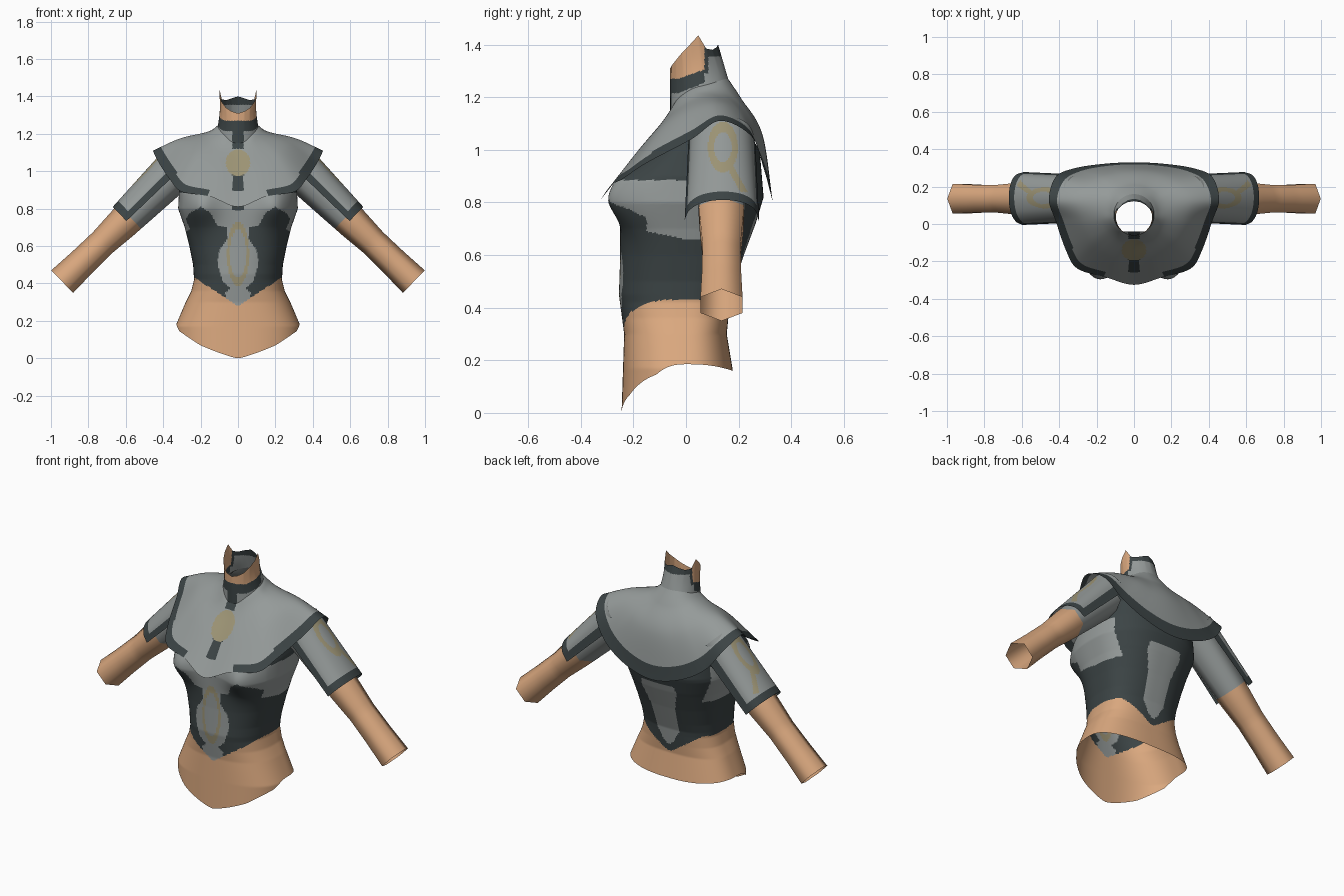
import bpy, math
from mathutils import Vector

if "Cube" in bpy.data.objects:
    bpy.data.objects.remove(bpy.data.objects["Cube"])


def material(name, rgb):
    m = bpy.data.materials.new(name)
    m.diffuse_color = (*rgb, 1)
    m.use_nodes = True
    m.node_tree.nodes["Principled BSDF"].inputs["Base Color"].default_value = m.diffuse_color
    return m


MATS = [material("skin", (0.70, 0.39, 0.21)), material("grey_cloth", (0.30, 0.325, 0.32)),
        material("dark_trim", (0.045, 0.058, 0.06)), material("dull_gold", (0.34, 0.30, 0.18))]
SKIN, GREY, DARK, GOLD = range(4)


def interp(table, x):
    """Piecewise linear lookup in a list of (x, value)."""
    if x <= table[0][0]:
        return table[0][1]
    for (x0, v0), (x1, v1) in zip(table, table[1:]):
        if x <= x1:
            return v0 + (v1 - v0) * (x - x0) / (x1 - x0)
    return table[-1][1]


def spline(pts, t, closed=False):
    """Smooth curve through points, t counted in point indices."""
    n = len(pts)
    i = math.floor(t) if closed else min(int(t), n - 2)
    f = t - i
    if closed:
        a, b, c, d = (Vector(pts[(i + k) % n]) for k in (-1, 0, 1, 2))
    else:
        b, c = Vector(pts[i]), Vector(pts[i + 1])
        a = Vector(pts[i - 1]) if i > 0 else 2 * b - c
        d = Vector(pts[i + 2]) if i + 2 < n else 2 * c - b
    return 0.5 * (2 * b + (c - a) * f + (2 * a - 5 * b + 4 * c - d) * f * f
                  + (3 * b - a - 3 * c + d) * f ** 3)


def surface(name, point, colour, nu, nv, closed=True, mirror=False, angle=50):
    """Open sheet from point(u, v), coloured by colour(centre, u, v)."""
    cols = nu if closed else nu + 1
    verts = [point(i / nu, j / nv) for j in range(nv + 1) for i in range(cols)]
    faces, ids = [], []
    for j in range(nv):
        for i in range(nu):
            k = (i + 1) % cols
            f = (j * cols + i, j * cols + k, (j + 1) * cols + k, (j + 1) * cols + i)
            faces.append(f)
            centre = sum((Vector(verts[q]) for q in f), Vector()) / 4
            ids.append(colour(centre, (i + 0.5) / nu, (j + 0.5) / nv))
    me = bpy.data.meshes.new(name)
    me.from_pydata(verts, [], faces)
    for m in MATS:
        me.materials.append(m)
    me.polygons.foreach_set("material_index", ids)
    ob = bpy.data.objects.new(name, me)
    bpy.context.collection.objects.link(ob)
    bpy.ops.object.select_all(action='DESELECT')
    ob.select_set(True)
    bpy.context.view_layer.objects.active = ob
    bpy.ops.object.shade_smooth_by_angle(angle=math.radians(angle))
    if mirror:
        ob.modifiers.new("Mirror", 'MIRROR').use_mirror_merge = False
    return ob


# Torso: half width, front depth and back depth by height
WIDTH = [(0, .335), (.17, .335), (.3, .28), (.36, .25), (.42, .235), (.5, .24), (.6, .26),
         (.7, .285), (.8, .32), (.9, .315), (1.0, .29), (1.1, .22)]
FRONT = [(0, .245), (.3, .235), (.45, .255), (.6, .25), (.7, .25), (.8, .255), (.88, .245),
         (1.0, .13), (1.1, .04)]
BACK = [(.15, .18), (.3, .155), (.45, .17), (.6, .22), (.72, .265), (.82, .295), (1.0, .28), (1.1, .21)]
HEM = [(0, 0), (.53, .07), (.92, .145), (1, .185)]


def torso_point(u, v):
    a = 2 * math.pi * u
    s, c = math.sin(a), math.cos(a)
    hem = interp(HEM, abs(s)) if c > 0 else .185 - .025 * c * c
    z = hem + (1.1 - hem) * v
    x = interp(WIDTH, z) * math.copysign(abs(s) ** .8, s)
    y = -interp(FRONT, z) * abs(c) ** .8 if c > 0 else interp(BACK, z) * abs(c) ** .8
    if c > 0:  # bust
        y -= .075 * min(1, c * 2.5) * math.exp(-((abs(x) - .21) / .10) ** 2 - ((z - .82) / .11) ** 2)
    return x, y, z


PANEL = [(.28, 0), (.31, .06), (.35, .07), (.375, .04), (.41, .08), (.5, .11), (.58, .10), (.64, .055),
         (.69, .055), (.74, .10), (.85, .13), (.9, .11)]
BUST = [(.05, .70), (.11, .71), (.15, .78), (.20, .81), (.26, .775), (.30, .71), (.32, .67)]
SPINE = [(.35, 0), (.37, .03), (.44, .07), (.6, .08), (.72, .115), (.77, .10)]


def torso_colour(p, u, v):
    x, y, z = abs(p.x), p.y, p.z
    if z < min(.43, (.28 if y < 0 else .305) + .65 * x):
        return SKIN
    if y > .17 or y > .08 and x < .14:
        return GREY if z < .76 and x < interp(SPINE, z) else DARK
    if y < 0 and x < .14:
        if .65 < (x / .055) ** 2 + ((z - .56) / .16) ** 2 < 1.15:
            return GOLD
        if x < interp(PANEL, z):
            return DARK if x < .03 and z > .79 else GREY
    if z > .885 and x > .15:
        return DARK
    line = interp(BUST, x) if y < -.15 else .66 - .2 * min(0, y)
    return GREY if z > line else DARK


surface("torso", torso_point, torso_colour, 220, 160)

# Mantle: half outlines from front to back, mirrored to full loops
EDGE = [(0, -.325, .81), (.15, -.285, .865), (.30, -.24, .89), (.36, -.15, .95), (.42, .02, 1.04),
        (.455, .13, 1.11), (.42, .25, 1.05), (.33, .295, .93), (.18, .32, .84), (0, .33, .80)]
MIDDLE = [(0, -.19, .98), (.10, -.18, 1.0), (.19, -.14, 1.04), (.24, -.08, 1.09), (.285, .02, 1.145),
          (.31, .115, 1.175), (.27, .19, 1.16), (.19, .25, 1.11), (.10, .28, 1.07), (0, .29, 1.06)]


def full(half):
    return half + [(-x, y, z) for x, y, z in half[-2:0:-1]]


def neck_ring(r, front, back, heights):
    ring = []
    for i, z in enumerate(heights):
        a = math.pi * i / 9
        ring.append((r * math.sin(a), (front + back) / 2 - (back - front) / 2 * math.cos(a), z))
    ring[0] = (0, *ring[0][1:])
    ring[-1] = (0, *ring[-1][1:])
    return full(ring)


BASE = neck_ring(.108, -.06, .16, [1.15, 1.16, 1.19, 1.215, 1.235, 1.245, 1.255, 1.265, 1.27, 1.27])
FLARE = neck_ring(.165, -.105, .21, [1.085, 1.1, 1.13, 1.165, 1.195, 1.21, 1.215, 1.21, 1.20, 1.195])
RIM = neck_ring(.1, -.06, .122, [1.31, 1.32, 1.34, 1.37, 1.40, 1.435, 1.385, 1.38, 1.39, 1.40])
LOOPS = [BASE, FLARE, full(MIDDLE), full(EDGE)]


def mantle_point(u, v):
    return spline([spline(l, u * 18, True) for l in LOOPS], 3 * v)


def mantle_colour(p, u, v):
    k = 18 * min(u, 1 - u)
    x = abs(p.x)
    if p.y < 0:
        if (x / .065) ** 2 + ((p.z - 1.045) / .072) ** 2 < 1:
            return GOLD
        if x < .03 and (p.z > 1.12 or .895 < p.z < .99):
            return DARK
    if k > 1.1 and v > (.925 if k < 3 else .90):
        return DARK
    return GREY


surface("mantle", mantle_point, mantle_colour, 216, 90)


# Neck with a raised collar
def neck_point(u, v):
    t = u * 18
    i = int(t) % 18
    f = t - int(t)
    a = spline(BASE, t, True)
    b = Vector(RIM[i]).lerp(Vector(RIM[(i + 1) % 18]), f)
    p = a.lerp(b, v)
    p.x *= 1 - .06 * math.sin(math.pi * v)
    return p


def neck_colour(p, u, v):
    if p.y < .07:
        if p.z > 1.27 + .35 * max(0, p.y + .03):
            return SKIN
        top = 1.215 + .4 * max(0, p.y + .03)
        return DARK if p.z > top or abs(p.x) < .03 and p.y < 0 else GREY
    return DARK if p.z > 1.355 or p.y < .085 and p.z > 1.29 else GREY


surface("neck", neck_point, neck_colour, 144, 44)

# Arms run along a sloping axis starting at the wrist
WRIST = Vector((.94, .135, .41))
ALONG = Vector((-.72, 0, .694))
OUT = Vector((.694, 0, .72))
ARM_R = [(0, .084), (.15, .078), (.3, .076), (.45, .087), (.6, .094), (.85, .105)]


def arm_point(u, v):
    s = .85 * v
    t = u * 6
    corner = [(math.cos(math.pi * k / 3), math.sin(math.pi * k / 3)) for k in (int(t), int(t) + 1)]
    f = t - int(t)
    o = corner[0][0] * (1 - f) + corner[1][0] * f
    y = corner[0][1] * (1 - f) + corner[1][1] * f
    r = interp(ARM_R, s)
    return WRIST + ALONG * s + OUT * (o * r) + Vector((0, y * r * 1.1, 0))


surface("arm", arm_point, lambda p, u, v: SKIN if v < .59 else GREY, 6, 34, mirror=True, angle=65)

# Sleeve: an arched flap over the upper arm
ARCH = [(-.14, -.005, 0), (-.122, .045, 0), (-.075, .084, 0), (0, .10, 0),
        (.075, .088, 0), (.125, .05, 0), (.143, -.015, 0)]


def sleeve_point(u, v):
    s = .472 + .43 * v
    y, o, _ = spline(ARCH, u * 6)
    return WRIST + ALONG * s + OUT * (o * (1 + .3 * v)) + Vector((0, y * (1 - .1 * v), 0))


def sleeve_colour(p, u, v):
    if v < .105 or u < .10 or u > .90:
        return DARK
    loop = ((p.y - .14) / .05) ** 2 + ((p.z - 1.01) / .085) ** 2
    if .45 < loop < 1.3:
        return GOLD
    if .84 < p.z < .95 and abs(p.y - .22 + .55 * (p.z - .84)) < .014:
        return GOLD
    return GREY


surface("sleeve", sleeve_point, sleeve_colour, 90, 80, closed=False, mirror=True)
